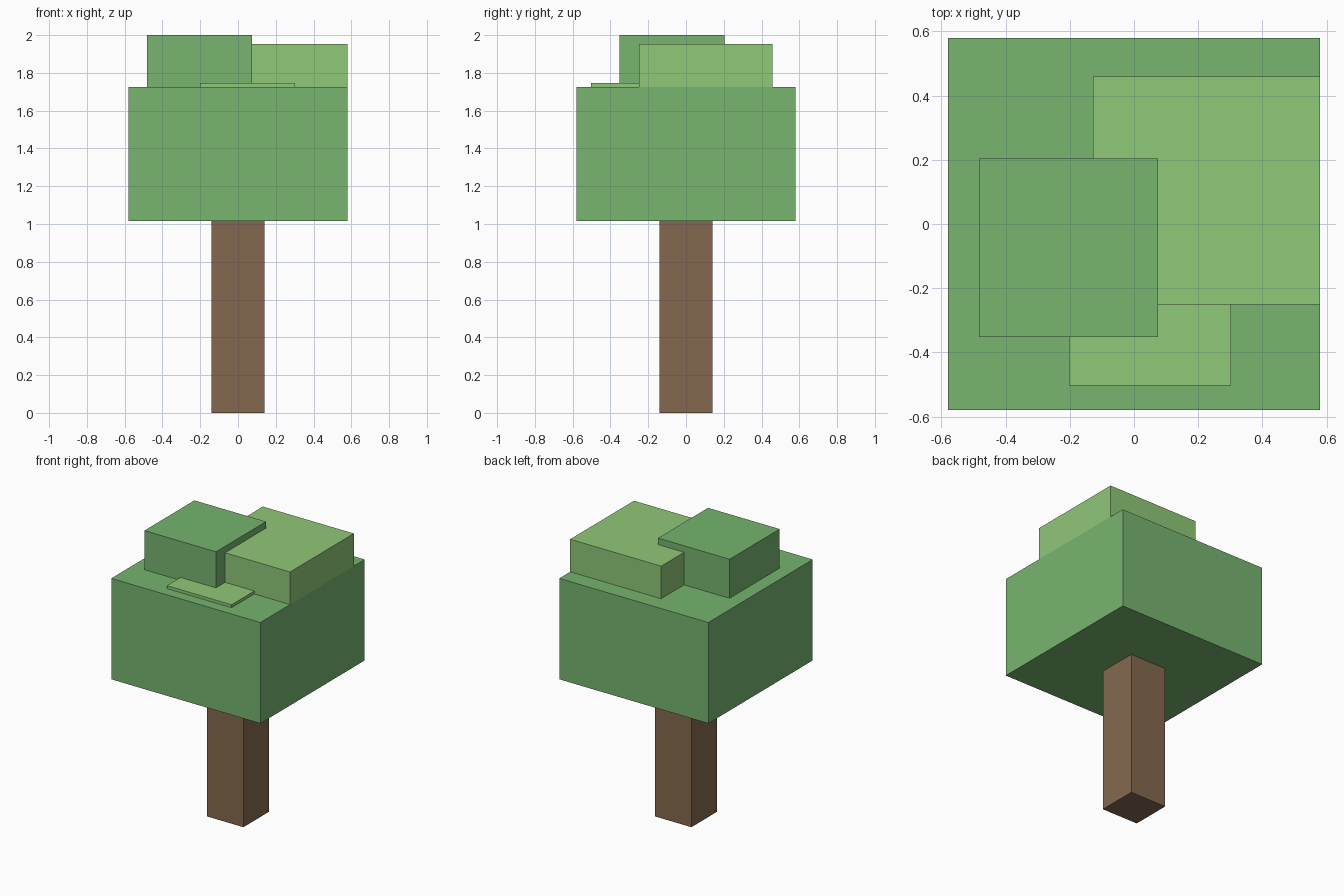
import bpy
import bmesh
from mathutils import Vector

if "Cube" in bpy.data.objects:
    bpy.data.objects.remove(bpy.data.objects["Cube"])


def material(name, rgb):
    m = bpy.data.materials.new(name)
    m.diffuse_color = (*rgb, 1.0)
    m.use_nodes = True
    m.node_tree.nodes["Principled BSDF"].inputs["Base Color"].default_value = m.diffuse_color
    return m


def box(name, x, y, z, mat):
    """Box spanning the given (min, max) range on each axis."""
    lo, hi = Vector((x[0], y[0], z[0])), Vector((x[1], y[1], z[1]))
    size, centre = hi - lo, (lo + hi) / 2
    bm = bmesh.new()
    bmesh.ops.create_cube(bm, size=1.0)
    for v in bm.verts:
        v.co = Vector(a * b for a, b in zip(v.co, size))
    mesh = bpy.data.meshes.new(name)
    bm.to_mesh(mesh)
    bm.free()
    mesh.materials.append(mat)
    obj = bpy.data.objects.new(name, mesh)
    obj.location = centre
    bpy.context.collection.objects.link(obj)
    return obj


bark = material("bark", (0.235, 0.141, 0.078))
leaf = material("leaf_green", (0.184, 0.462, 0.159))
light_leaf = material("light_leaf_green", (0.279, 0.578, 0.188))

CROWN = 0.58      # half width of main foliage
BASE = 1.015      # underside of foliage
TOP = 1.725       # top of main foliage

# Trunk and main foliage
box("trunk", (-0.141, 0.141), (-0.141, 0.141), (0, BASE), bark)
box("main_foliage", (-CROWN, CROWN), (-CROWN, CROWN), (BASE, TOP), leaf)

# Overlapping leaf clumps resting on the crown
box("tall_leaf_clump", (-0.482, 0.075), (-0.352, 0.204), (TOP, 2.0), leaf)
box("wide_leaf_clump", (-0.128, CROWN), (-0.25, 0.459), (TOP, 1.954), light_leaf)
box("low_leaf_clump", (-0.202, 0.302), (-0.503, 0.0), (TOP, 1.746), light_leaf)
